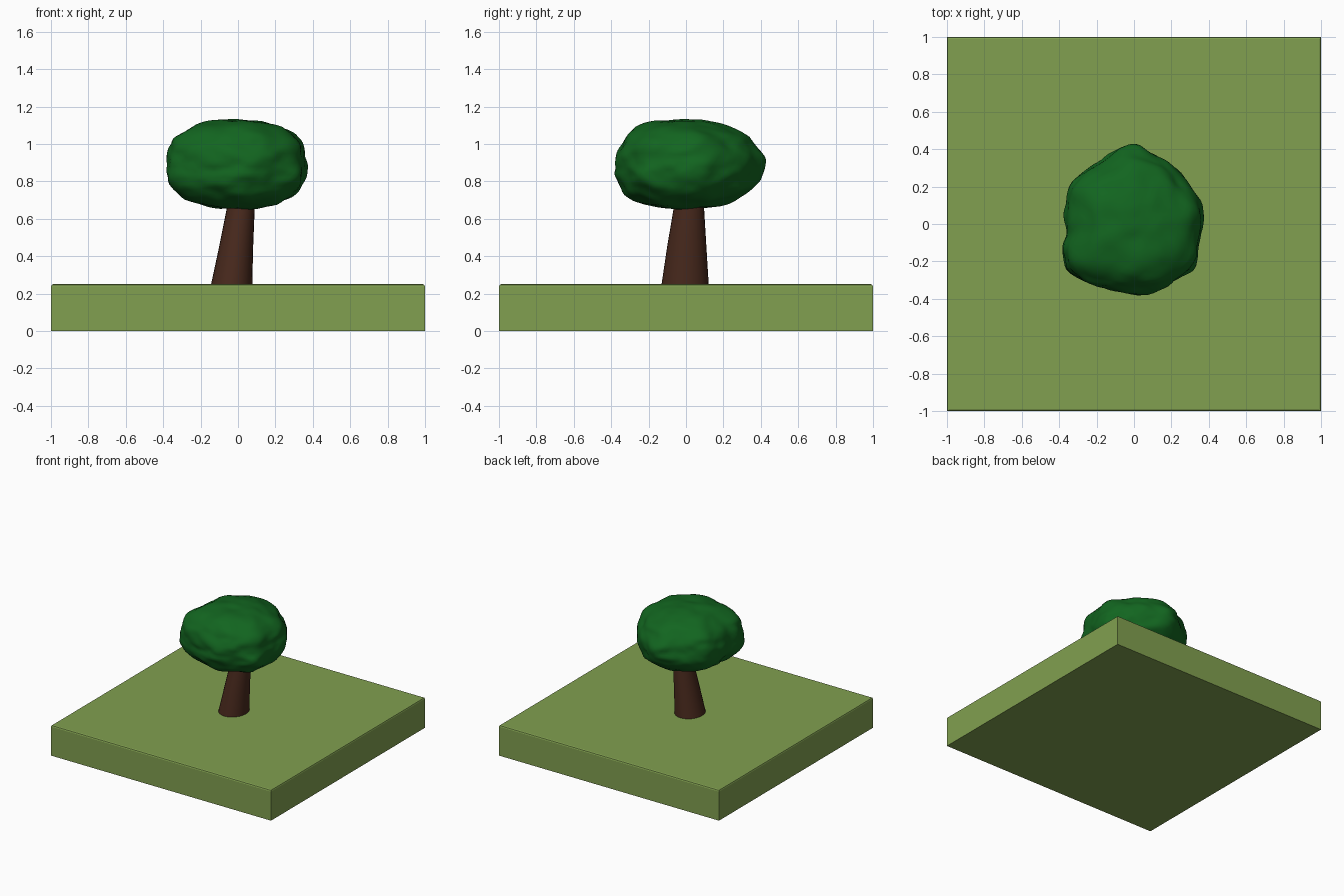
import bpy, bmesh, math
from mathutils import Vector, noise

if "Cube" in bpy.data.objects:
    bpy.data.objects.remove(bpy.data.objects["Cube"])


def material(name, rgb):
    m = bpy.data.materials.new(name)
    m.diffuse_color = (*rgb, 1)
    m.use_nodes = True
    m.node_tree.nodes["Principled BSDF"].inputs["Base Color"].default_value = m.diffuse_color
    return m


def finish(bm, name, mat, smooth_angle):
    bmesh.ops.recalc_face_normals(bm, faces=bm.faces)
    me = bpy.data.meshes.new(name)
    bm.to_mesh(me)
    bm.free()
    ob = bpy.data.objects.new(name, me)
    bpy.context.collection.objects.link(ob)
    me.materials.append(mat)
    if smooth_angle:
        bpy.ops.object.select_all(action='DESELECT')
        ob.select_set(True)
        bpy.context.view_layer.objects.active = ob
        bpy.ops.object.shade_smooth_by_angle(angle=math.radians(smooth_angle))
    return ob


grass = material("grass", (0.22, 0.35, 0.08))
bark = material("bark", (0.065, 0.022, 0.012))
leaf = material("leaf", (0.006, 0.13, 0.014))

# Ground slab with a slightly softened top rim
bm = bmesh.new()
bmesh.ops.create_cube(bm, size=1)
for v in bm.verts:
    v.co = (v.co.x * 2, v.co.y * 2, (v.co.z + 0.5) * 0.25)
rim = [e for e in bm.edges if all(v.co.z > 0.2 for v in e.verts)]
bmesh.ops.bevel(bm, geom=rim, offset=0.012, segments=2, profile=0.5, affect='EDGES')
finish(bm, "ground_slab", grass, 0)

# Leaning tapered trunk: rings of (z, centre x, centre y, radius x, radius y)
RINGS = [(0.24, -0.035, -0.005, 0.111, 0.127),
         (0.45, -0.010, 0.004, 0.091, 0.105),
         (0.65, 0.014, 0.015, 0.075, 0.082),
         (0.80, 0.025, 0.020, 0.060, 0.065)]
N = 24
bm = bmesh.new()
loops = []
for z, cx, cy, rx, ry in RINGS:
    loops.append([bm.verts.new((cx + rx * math.cos(2 * math.pi * i / N),
                                cy + ry * math.sin(2 * math.pi * i / N), z)) for i in range(N)])
for a, b in zip(loops, loops[1:]):
    for i in range(N):
        j = (i + 1) % N
        bm.faces.new((a[i], a[j], b[j], b[i]))
bm.faces.new(loops[0])
bm.faces.new(loops[-1])
finish(bm, "trunk", bark, 40)

# Lumpy canopy: sphere shaped by a plan outline (degrees, radius) and a squarish side profile
OUTLINE = [(12, .38), (34, .36), (67, .38), (90, .42), (121, .385), (150, .40), (168, .375),
           (188, .36), (201, .41), (214, .43), (227, .41), (251, .37), (281, .375),
           (302, .377), (326, .395), (347, .355), (372, .38)]


def plan_radius(deg):
    deg = (deg - 12) % 360 + 12
    for (a, r), (b, s) in zip(OUTLINE, OUTLINE[1:]):
        if deg <= b:
            t = (deg - a) / (b - a)
            t = t * t * (3 - 2 * t)
            return r + (s - r) * t
    return OUTLINE[-1][1]


bm = bmesh.new()
bmesh.ops.create_icosphere(bm, subdivisions=5, radius=1)
for v in bm.verts:
    d = v.co.normalized()
    h = math.hypot(d.x, d.y)
    power = 2.45 - 0.35 * d.y                      # boxier towards the front
    k = (h ** power + abs(d.z) ** power) ** (-1 / power)
    lump = 1 + 0.05 * noise.noise(d * 3.2 + Vector((4, 7, 2))) \
             + 0.025 * noise.noise(d * 7 + Vector((1, 3, 9)))
    r = plan_radius(math.degrees(math.atan2(d.y, d.x)))
    flat = 0.25 if d.z > 0 else 0.225
    s = k * lump / max(h, 1e-6)
    v.co = (d.x * s * r, d.y * s * r, 0.88 + d.z * k * lump * flat) if h > 1e-5 else \
           (0, 0, 0.88 + d.z * k * lump * flat)
# d.x * s * r carries unit plan direction, so scale back by the horizontal share
    if h > 1e-5:
        v.co.x *= h
        v.co.y *= h
bmesh.ops.smooth_vert(bm, verts=bm.verts, factor=0.5, use_axis_x=True, use_axis_y=True, use_axis_z=True)
finish(bm, "leaf_canopy", leaf, 50)
